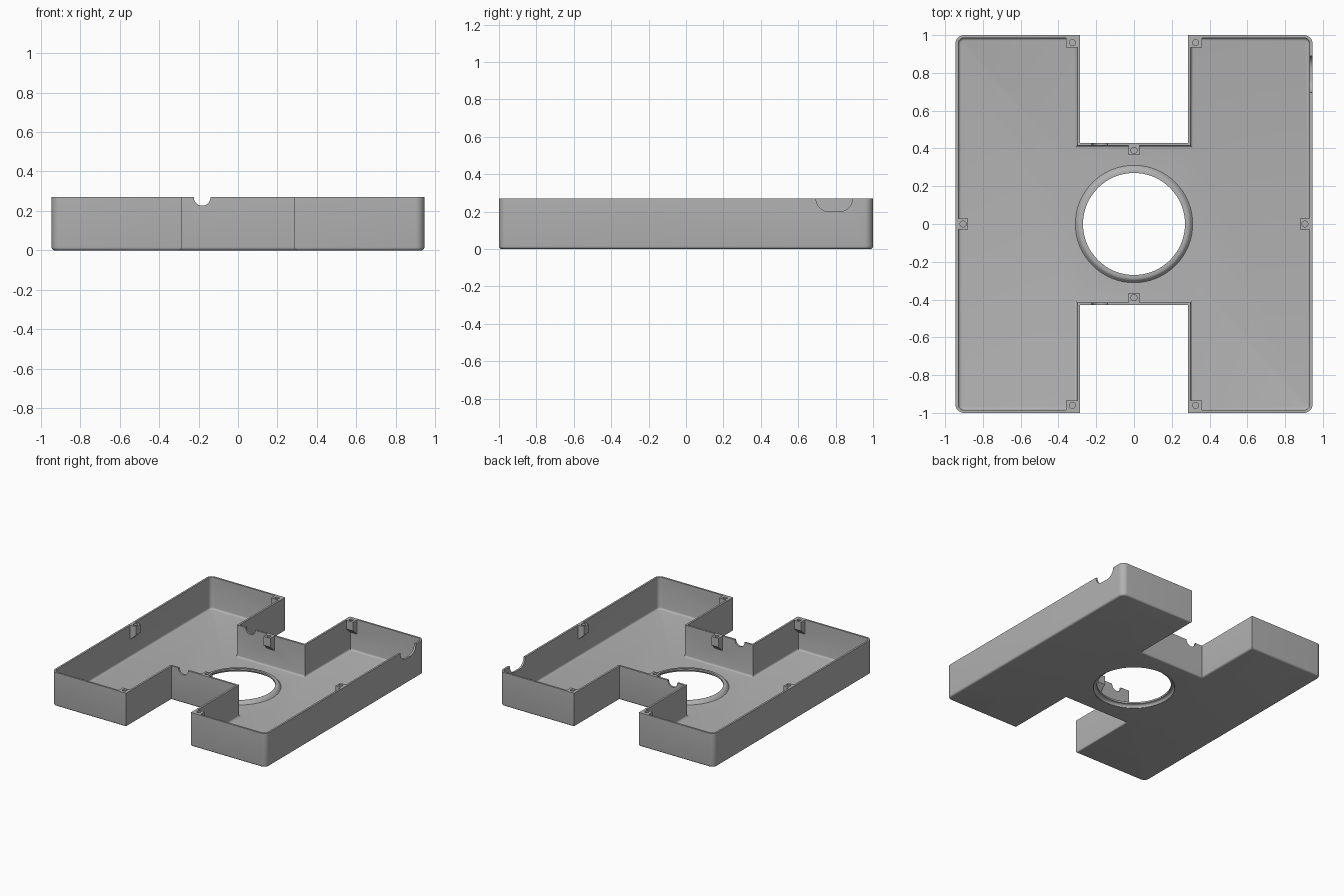
import bpy, bmesh, math
from mathutils import Matrix, Vector

if "Cube" in bpy.data.objects:
    bpy.data.objects.remove(bpy.data.objects["Cube"])

HX, HY, H = 0.945, 1.0, 0.27        # half width, half length, height
NX, NY = 0.285, 0.43                # notch half width, crossbar half length
WALL, CORNER = 0.015, 0.045

grey = bpy.data.materials.new("grey plastic")
grey.use_nodes = True
grey.diffuse_color = (0.45, 0.45, 0.45, 1)
grey.node_tree.nodes["Principled BSDF"].inputs["Base Color"].default_value = (0.45, 0.45, 0.45, 1)


def finish(bm, name):
    bmesh.ops.recalc_face_normals(bm, faces=bm.faces)
    mesh = bpy.data.meshes.new(name)
    bm.to_mesh(mesh)
    bm.free()
    mesh.materials.append(grey)
    obj = bpy.data.objects.new(name, mesh)
    bpy.context.collection.objects.link(obj)
    return obj


def bridge(bm, a, b):
    for i in range(len(a)):
        j = (i + 1) % len(a)
        bm.faces.new((a[i], a[j], b[j], b[i]))


def prism(name, profile, length, matrix):
    """Extrude an (x, z) profile along y, centred, then place it."""
    bm = bmesh.new()
    ends = [[bm.verts.new(matrix @ Vector((x, s * length / 2, z))) for x, z in profile]
            for s in (-1, 1)]
    bm.faces.new(ends[0])
    bm.faces.new(ends[1])
    bridge(bm, *ends)
    return finish(bm, name)


def cylinder(name, radius, depth, matrix, segments):
    bm = bmesh.new()
    bmesh.ops.create_cone(bm, cap_ends=True, segments=segments, radius1=radius,
                          radius2=radius, depth=depth, matrix=matrix)
    return finish(bm, name)


def arc(cx, cy, r, start, end, steps):
    angles = [math.radians(start + (end - start) * i / steps) for i in range(steps + 1)]
    return [(cx + r * math.cos(a), cy + r * math.sin(a)) for a in angles]


def outline(d):
    """H-shaped outline, moved inward by d."""
    q = arc(HX - CORNER, HY - CORNER, CORNER - d, 0, 90, 8)
    q += [(NX + d, HY - d), (NX + d, NY - d)]
    return (q + [(-x, y) for x, y in reversed(q)] + [(-x, -y) for x, y in q]
            + [(x, -y) for x, y in reversed(q)])


# Tray shell: rounded bottom edge, thin walls, filleted floor
levels = [(WALL - x, WALL - z) for x, z in arc(0, 0, WALL, 90, 0, 4)]
outer = [(WALL - WALL * math.sin(t), WALL - WALL * math.cos(t))
         for t in (math.pi / 8 * i for i in range(5))]
inner = [(WALL * 2 - WALL * math.cos(t), WALL * 2 - WALL * math.sin(t))
         for t in (math.pi / 8 * i for i in range(5))]
levels = outer + [(0, H), (WALL, H)] + inner
bm = bmesh.new()
rings = [[bm.verts.new((x, y, z)) for x, y in outline(d)] for d, z in levels]
for a, b in zip(rings, rings[1:]):
    bridge(bm, a, b)
bm.faces.new(rings[0])
bm.faces.new(rings[-1])
tray = finish(bm, "tray")


def combine(tool, operation):
    mod = tray.modifiers.new(operation, "BOOLEAN")
    mod.object, mod.operation, mod.solver = tool, operation, "EXACT"
    with bpy.context.temp_override(object=tray, active_object=tray):
        bpy.ops.object.modifier_apply(modifier=mod.name)
    bpy.data.objects.remove(tool)


# Screw bosses with sloped undersides; local x points out through the wall
boss_profile = [(-0.005, H), (-0.065, H), (-0.065, 0.2), (-0.01, 0.15), (-0.005, 0.15)]
spots = [(HX, 0, 0, 0.06), (-HX, 0, 180, 0.06), (0, NY, 90, 0.06), (0, -NY, -90, 0.06)]
spots += [(sx * 0.326, sy * HY, sy * 90, 0.07) for sx in (-1, 1) for sy in (-1, 1)]
holes = []
for x, y, angle, width in spots:
    place = Matrix.Translation((x, y, 0)) @ Matrix.Rotation(math.radians(angle), 4, "Z")
    combine(prism("screw_boss", boss_profile, width, place), "UNION")
    holes.append(place @ Matrix.Translation((-0.04, 0, H)))
for place in holes:
    combine(cylinder("screw_hole", 0.016, 0.12, place, 20), "DIFFERENCE")

# Central opening
combine(cylinder("opening", 0.302, 0.1, Matrix.Identity(4), 64), "DIFFERENCE")

# Cable notches in both crossbar walls
combine(cylinder("cable_notch", 0.042, 1.0, Matrix.Translation((-0.182, 0, H - 0.002))
                 @ Matrix.Rotation(math.pi / 2, 4, "X"), 32), "DIFFERENCE")

# Wide rounded notch in the left wall
notch = arc(0.765, H, 0.07, 180, 270, 8) + arc(0.82, H, 0.07, 270, 360, 8)
notch += [(0.89, H + 0.05), (0.695, H + 0.05)]
combine(prism("side_notch", notch, 0.1, Matrix.Translation((HX, 0, 0))
              @ Matrix(((0, 1, 0, 0), (1, 0, 0, 0), (0, 0, 1, 0), (0, 0, 0, 1)))), "DIFFERENCE")

# Raised lip around the opening, hollow from below
lip_profile = [(0.312, 0.014), (0.306, 0.019), (0.3, 0.028), (0.293, 0.034), (0.284, 0.036),
               (0.27, 0.036), (0.27, 0.022), (0.282, 0.021), (0.29, 0.016), (0.295, 0.008),
               (0.297, 0.001), (0.312, 0.001)]
bm = bmesh.new()
steps = 64
loops = [[bm.verts.new((r * math.cos(a), r * math.sin(a), z)) for r, z in lip_profile]
         for a in (2 * math.pi * i / steps for i in range(steps))]
for i in range(steps):
    bridge(bm, loops[i], loops[(i + 1) % steps])
lip = finish(bm, "opening_lip")

# Smooth fillets, keep sharp edges
for obj in (tray, lip):
    bpy.ops.object.select_all(action="DESELECT")
    obj.select_set(True)
    bpy.context.view_layer.objects.active = obj
    bpy.ops.object.shade_smooth_by_angle(angle=math.radians(30))
